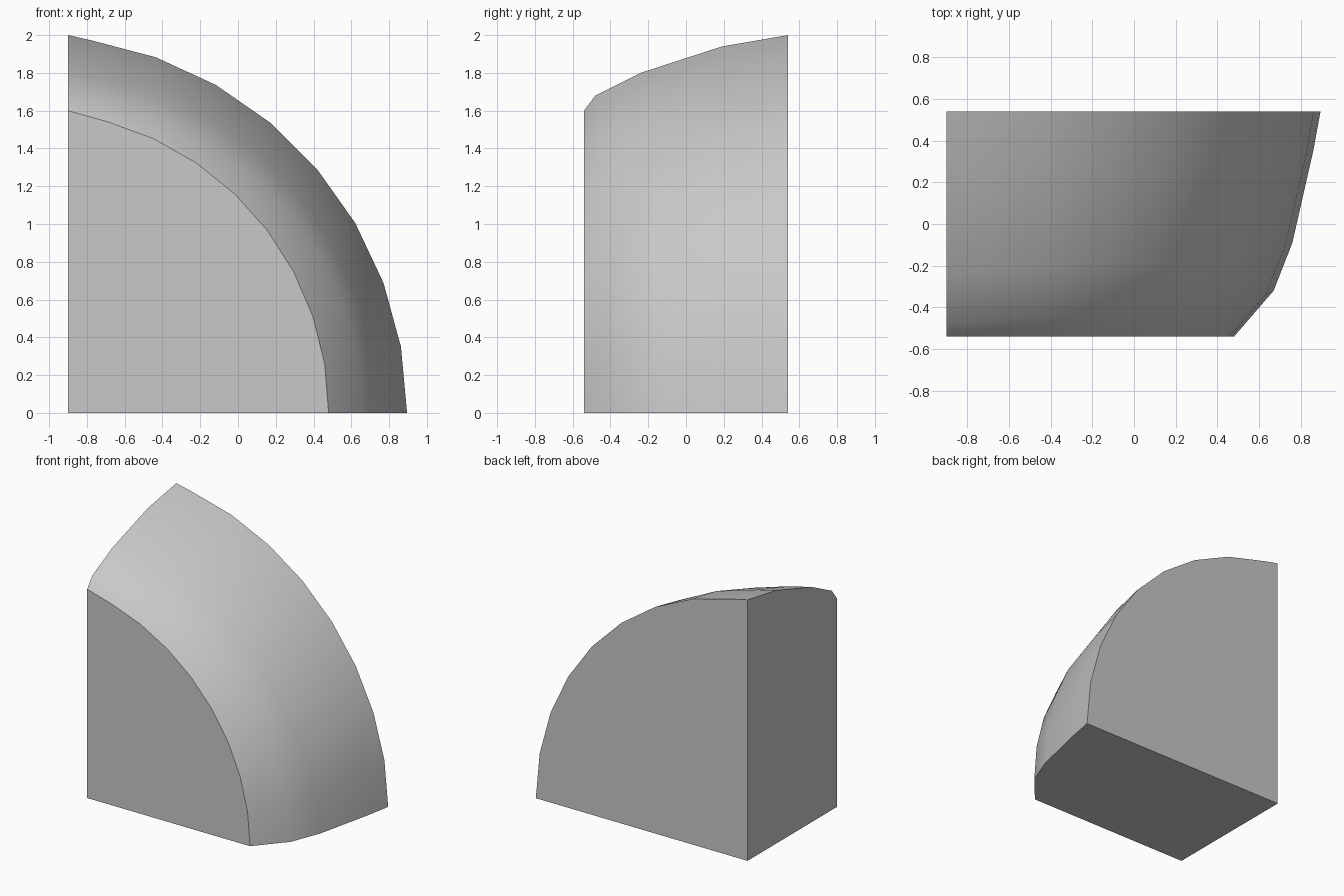
import bpy
import bmesh
from math import sin, cos, radians

cube = bpy.data.objects.get("Cube")
if cube:
    bpy.data.objects.remove(cube, do_unlink=True)

grey = bpy.data.materials.new("light_grey")
grey.use_nodes = True
colour = (0.58, 0.58, 0.58, 1)
grey.diffuse_color = colour
grey.node_tree.nodes["Principled BSDF"].inputs["Base Color"].default_value = colour

LEFT, DEPTH, AXIS = -0.9, 0.54, -1.12
COLUMNS = 9
# Curved profile along the base and along the tall side wall: (y, x) and (y, z)
BASE = [(-DEPTH, 0.48), (-0.32, 0.67), (-0.09, 0.76), (0.35, 0.86), (DEPTH, 0.895)]
WALL = [(-DEPTH, 1.6), (-0.48, 1.68), (-0.24, 1.8), (0.19, 1.94), (DEPTH, 2.0)]


def lerp(a, b, t):
    return a + (b - a) * t


def ring(k):
    """Arc of points from the base profile up to the wall profile."""
    (y0, x0), (y1, z1) = BASE[k], WALL[k]
    step = radians(lerp(9.3, 10, k / 4))
    points = []
    for j in range(COLUMNS):
        t = j / COLUMNS
        r = lerp(x0 - AXIS, z1, t)
        points.append((AXIS + r * cos(step * j), lerp(y0, y1, t), r * sin(step * j)))
    return points + [(LEFT, y1, z1)]


bm = bmesh.new()
rings = [[bm.verts.new(p) for p in ring(k)] for k in range(len(BASE))]
front_corner = bm.verts.new((LEFT, -DEPTH, 0))
back_corner = bm.verts.new((LEFT, DEPTH, 0))

# Rounded outer shell
for a, b in zip(rings, rings[1:]):
    for j in range(COLUMNS):
        bm.faces.new((a[j], b[j], b[j + 1], a[j + 1]))

# Flat front, back, base and side wall
bm.faces.new([front_corner] + rings[0])
bm.faces.new([back_corner] + rings[-1])
bm.faces.new([front_corner, back_corner] + [r[0] for r in reversed(rings)])
bm.faces.new([front_corner, back_corner] + [r[-1] for r in reversed(rings)])
bmesh.ops.recalc_face_normals(bm, faces=bm.faces)

mesh = bpy.data.meshes.new("rounded_corner_block")
bm.to_mesh(mesh)
bm.free()
mesh.materials.append(grey)
block = bpy.data.objects.new("rounded_corner_block", mesh)
bpy.context.collection.objects.link(block)

bpy.ops.object.select_all(action="DESELECT")
block.select_set(True)
bpy.context.view_layer.objects.active = block
bpy.ops.object.shade_smooth_by_angle(angle=radians(32))
